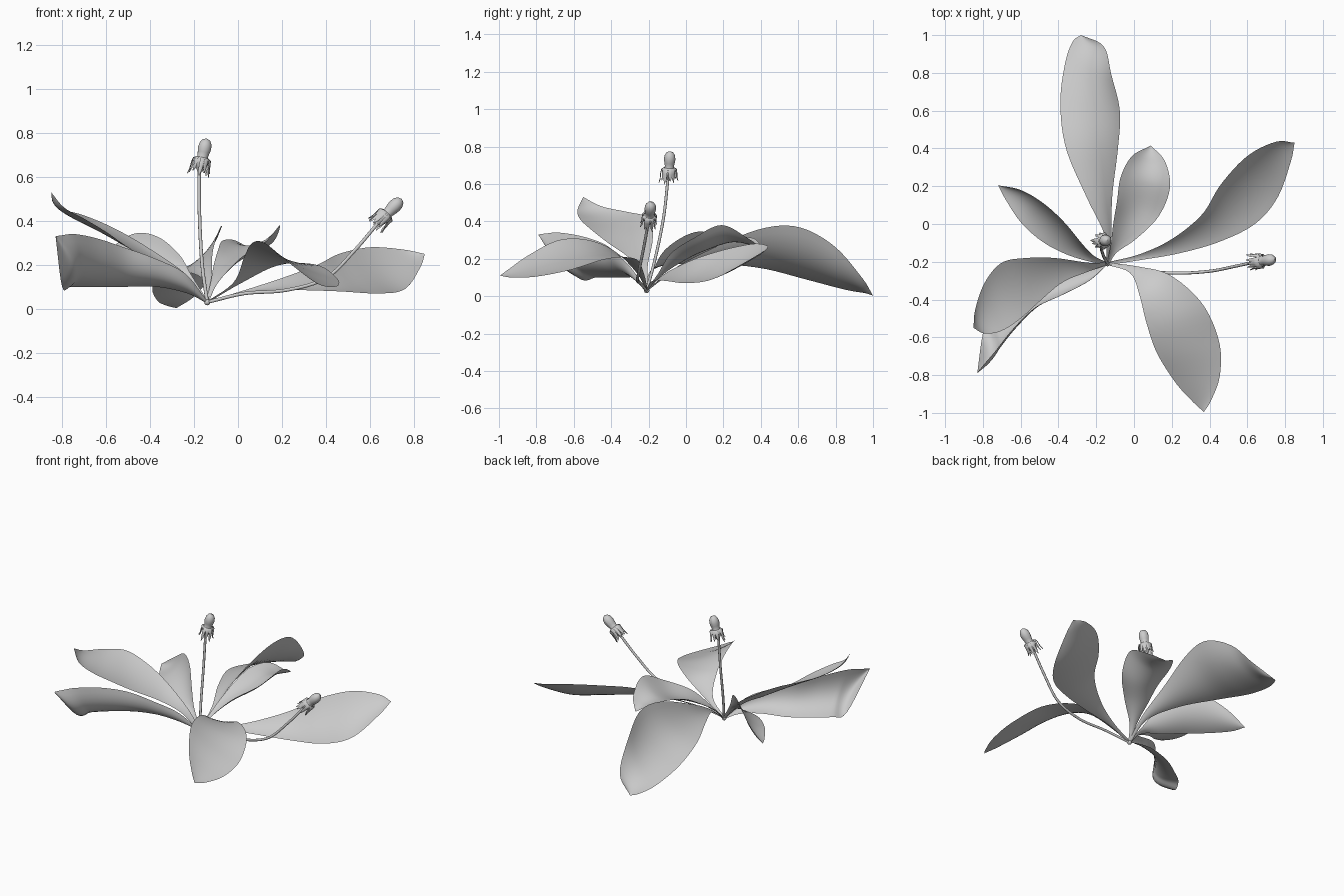
import bpy, math, random
from mathutils import Vector, Matrix

if "Cube" in bpy.data.objects:
    bpy.data.objects.remove(bpy.data.objects["Cube"])

random.seed(4)
BASE = Vector((-0.14, -0.21, 0.03))


def spline(pts, t):
    """Catmull-Rom through pts, t in 0..1"""
    n = len(pts) - 1
    i = min(int(t * n), n - 1)
    f = t * n - i
    p1, p2 = pts[i], pts[i + 1]
    p0 = pts[i - 1] if i > 0 else p1 * 2 - p2
    p3 = pts[i + 2] if i + 2 <= n else p2 * 2 - p1
    return 0.5 * (2 * p1 + (p2 - p0) * f + (2 * p0 - 5 * p1 + 4 * p2 - p3) * f ** 2
                  + (3 * p1 - p0 - 3 * p2 + p3) * f ** 3)


def make(name, verts, faces):
    me = bpy.data.meshes.new(name)
    me.from_pydata([tuple(v) for v in verts], [], faces)
    me.shade_smooth()
    ob = bpy.data.objects.new(name, me)
    bpy.context.collection.objects.link(ob)
    return ob


def grid_faces(rows, cols):
    return [(r * cols + c, r * cols + c + 1, (r + 1) * cols + c + 1, (r + 1) * cols + c)
            for r in range(rows - 1) for c in range(cols - 1)]


def leaf(name, rows, tip, sag=0.09, n=36, m=10):
    """Blade lofted between left and right edge points, channelled along the midrib"""
    tip = Vector(tip)
    across = Vector(rows[0][3:]) - Vector(rows[0][:3])
    across = across.normalized() * 0.008
    left = [BASE - across] + [Vector(r[:3]) for r in rows] + [tip]
    right = [BASE + across] + [Vector(r[3:]) for r in rows] + [tip]
    verts = []
    for i in range(n + 1):
        t = i / n
        a, b = spline(left, t), spline(right, t)
        t2 = min(t + 0.02, 1)
        t1 = t2 - 0.04
        tan = spline(left, t2) + spline(right, t2) - spline(left, t1) - spline(right, t1)
        nor = (b - a).cross(tan)
        nor = nor.normalized() if nor.length > 1e-9 else Vector((0, 0, 1))
        if nor.z < 0:
            nor.negate()
        w = (b - a).length
        for j in range(m + 1):
            s = j / m
            verts.append(a.lerp(b, s) - nor * (sag * w * 4 * s * (1 - s)))
    make(name, verts, grid_faces(n + 1, m + 1))


# Leaves: each row is a left edge point and a right edge point
leaf("back_leaf", [
    (-.155, -.06, .13, -.12, -.06, .15), (-.25, .14, .17, -.115, .15, .26),
    (-.36, .40, .15, -.085, .40, .36), (-.39, .64, .09, -.075, .60, .37),
    (-.365, .85, .035, -.12, .79, .27), (-.325, .965, .015, -.16, .94, .10)],
    (-.28, 1.0, .003), sag=.14)

leaf("back_left_leaf", [
    (-.23, -.20, .12, -.21, -.17, .15), (-.36, -.16, .15, -.27, -.11, .25),
    (-.49, -.09, .17, -.37, .01, .33), (-.60, .01, .17, -.48, .11, .34),
    (-.68, .13, .16, -.60, .18, .26)],
    (-.72, .205, .17), sag=.15)

leaf("small_inner_leaf", [
    (-.125, -.12, .12, -.09, -.15, .12), (-.11, .0, .20, .01, -.08, .23),
    (-.09, .12, .27, .13, .04, .31), (-.07, .25, .31, .19, .19, .38),
    (-.01, .36, .31, .165, .33, .31)],
    (.09, .415, .25), sag=.2)

leaf("right_leaf", [
    (.03, -.16, .085, .04, -.19, .075), (.20, -.08, .14, .24, -.155, .085),
    (.36, .05, .20, .45, -.095, .08), (.46, .21, .25, .64, .0, .07),
    (.60, .36, .28, .76, .14, .09), (.75, .435, .27, .83, .33, .19)],
    (.85, .43, .25))

leaf("front_right_leaf", [
    (-.02, -.26, .12, .02, -.225, .12), (.03, -.38, .24, .19, -.27, .20),
    (.065, -.52, .30, .36, -.42, .20), (.12, -.68, .30, .45, -.62, .14),
    (.22, -.84, .22, .455, -.80, .105), (.31, -.94, .15, .41, -.93, .10)],
    (.37, -.995, .11), sag=.07)

leaf("upper_left_leaf", [
    (-.25, -.255, .14, -.24, -.205, .16), (-.38, -.31, .21, -.42, -.18, .285),
    (-.50, -.41, .28, -.57, -.18, .37), (-.60, -.50, .35, -.70, -.205, .425),
    (-.70, -.565, .41, -.79, -.31, .45), (-.79, -.58, .46, -.84, -.45, .48)],
    (-.85, -.55, .53), sag=.07)

leaf("lower_left_leaf", [
    (-.24, -.30, .16, -.23, -.24, .07), (-.38, -.375, .23, -.37, -.27, .10),
    (-.52, -.44, .28, -.53, -.32, .10), (-.64, -.555, .32, -.66, -.40, .10),
    (-.74, -.68, .34, -.76, -.48, .10), (-.80, -.75, .335, -.80, -.58, .10)],
    (-.83, -.79, .33), sag=.22)


def stem(name, pts, radius):
    cu = bpy.data.curves.new(name, 'CURVE')
    cu.dimensions = '3D'
    cu.bevel_depth = radius
    cu.bevel_resolution = 3
    cu.use_fill_caps = True
    fine = [spline([Vector(p) for p in pts], i / 30) for i in range(31)]
    sp = cu.splines.new('POLY')
    sp.points.add(30)
    for p, q in zip(sp.points, fine):
        p.co = (*q, 1)
    ob = bpy.data.objects.new(name, cu)
    bpy.context.collection.objects.link(ob)


def flower_head(name, base, top):
    base, top = Vector(base), Vector(top)
    mat = Matrix.Translation(base) @ (top - base).to_track_quat('Z', 'Y').to_matrix().to_4x4()
    h = (top - base).length
    # Closed bud with swollen receptacle
    prof = [(.008, -.01), (.013, .0), (.022, .012), (.031, .03), (.034, .045), (.027, .055),
            (.024, .065), (.028, .085), (.031, h - .045), (.028, h - .024), (.018, h - .007), (.0005, h)]
    k = 16
    verts = [mat @ Vector((r * math.cos(2 * math.pi * j / k), r * math.sin(2 * math.pi * j / k), z))
             for r, z in prof for j in range(k + 1)]
    make(name + "_bud", verts, grid_faces(len(prof), k + 1))
    # Reflexed bracts hanging around the receptacle
    verts, faces = [], []
    count = 11
    for b in range(count):
        rot = Matrix.Rotation(2 * math.pi * b / count + random.uniform(-.15, .15), 4, 'Z')
        ln, out = random.uniform(.7, 1.25), random.uniform(.8, 1.05)
        path = [(.026, .060, .008), (.038, .052, .010), (.043 * out, .030, .010),
                (.044 * out, .038 - .035 * ln, .008), (.050 * out, .030 - .048 * ln, .001)]
        off = len(verts)
        for r, z, w in path:
            verts += [mat @ rot @ Vector((r + d, y * w, z)) for y, d in ((-1, 0), (0, .004), (1, 0))]
        faces += [tuple(i + off for i in f) for f in grid_faces(len(path), 3)]
    make(name + "_bracts", verts, faces)


# Two flower stalks
stem("upright_stalk", [BASE, (-.163, -.165, .2), (-.175, -.12, .42), (-.177, -.095, .64)], .008)
flower_head("upright_flower", (-.175, -.092, .63), (-.142, -.085, .775))
stem("leaning_stalk", [BASE, (.03, -.245, .07), (.22, -.26, .085), (.40, -.25, .14),
                       (.53, -.225, .265), (.645, -.20, .40)], .008)
flower_head("leaning_flower", (.637, -.20, .392), (.745, -.187, .50))

# Small crown where everything meets
bpy.ops.mesh.primitive_uv_sphere_add(segments=16, ring_count=8, radius=.014, location=BASE)
bpy.context.object.name = "root_crown"
bpy.ops.object.shade_smooth_by_angle()
